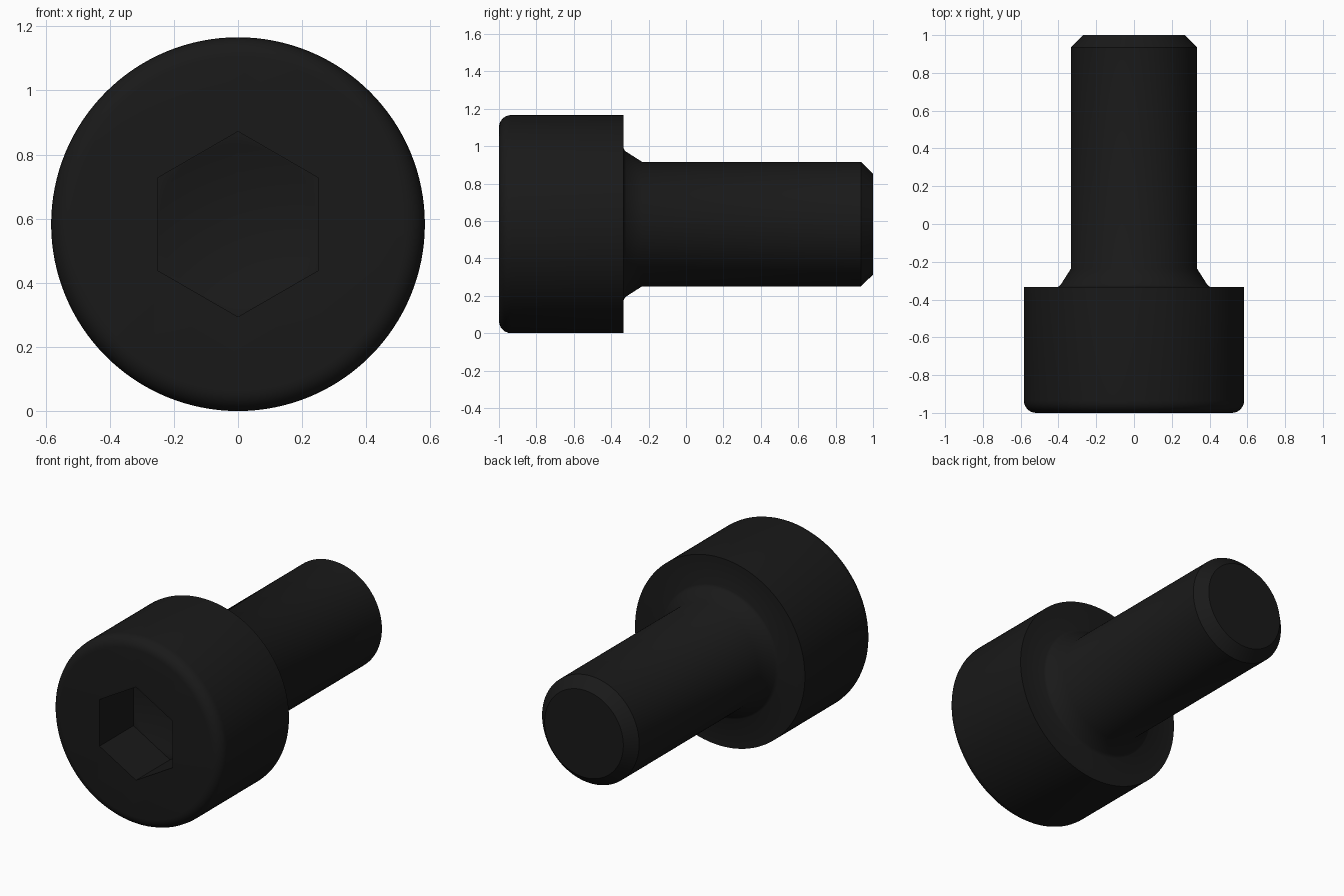
import bpy, bmesh, math

if "Cube" in bpy.data.objects:
    bpy.data.objects.remove(bpy.data.objects["Cube"])

AXIS_Z = 0.583          # height of the screw axis
HEAD_R, SHANK_R = 0.583, 0.333
SOCKET_FLOOR = -0.667


def lathe(name, profile, segments, start=0.0):
    """Revolve (radius, y) points around the screw axis into a closed solid."""
    bm = bmesh.new()
    rings = []
    for r, y in profile:
        if r == 0:
            rings.append([bm.verts.new((0, y, AXIS_Z))])
            continue
        angles = [start + 2 * math.pi * i / segments for i in range(segments)]
        rings.append([bm.verts.new((r * math.cos(a), y, AXIS_Z + r * math.sin(a)))
                      for a in angles])
    for a, b in zip(rings, rings[1:]):
        for i in range(segments):
            j = (i + 1) % segments
            if len(b) == 1:
                bm.faces.new((a[i], a[j], b[0]))
            else:
                bm.faces.new((a[i], a[j], b[j], b[i]))
    for ring in (rings[0], rings[-1]):
        if len(ring) > 1:
            bm.faces.new(ring)
    bmesh.ops.recalc_face_normals(bm, faces=bm.faces)
    mesh = bpy.data.meshes.new(name)
    bm.to_mesh(mesh)
    bm.free()
    obj = bpy.data.objects.new(name, mesh)
    bpy.context.collection.objects.link(obj)
    return obj


# Screw body: rounded head edge, neck fillet, shank with chamfered tip
round_r = 0.065
profile = [(HEAD_R - round_r * (1 - math.sin(t)), -1 + round_r * (1 - math.cos(t)))
           for t in (math.radians(15 * k) for k in range(7))]
profile += [(HEAD_R, -0.333), (0.405, -0.333), (0.395, -0.328), (0.387, -0.32),
            (SHANK_R, -0.235), (SHANK_R, 0.935), (0.27, 1.0)]
screw = lathe("cap_screw", profile, 128)

# Socket cutters: hexagonal recess and a conical drill point behind it
hex_cutter = lathe("hex_cutter", [(0.289, -1.1), (0.289, SOCKET_FLOOR)], 6, math.pi / 6)
drill_cutter = lathe("drill_cutter", [(0.248, -0.8), (0.248, SOCKET_FLOOR),
                                      (0, SOCKET_FLOOR + 0.144)], 64)

bpy.context.view_layer.objects.active = screw
screw.select_set(True)
for cutter in (hex_cutter, drill_cutter):
    cutter.hide_render = True
    mod = screw.modifiers.new(cutter.name, 'BOOLEAN')
    mod.operation, mod.solver, mod.object = 'DIFFERENCE', 'EXACT', cutter
    bpy.ops.object.modifier_apply(modifier=mod.name)
    bpy.data.objects.remove(cutter)

# Black finish, smooth sides with crisp edges
black = bpy.data.materials.new("black_steel")
black.diffuse_color = (0.01, 0.01, 0.01, 1)
black.use_nodes = True
black.node_tree.nodes["Principled BSDF"].inputs["Base Color"].default_value = black.diffuse_color
screw.data.materials.clear()
screw.data.materials.append(black)
bpy.ops.object.shade_smooth_by_angle(angle=math.radians(35))
